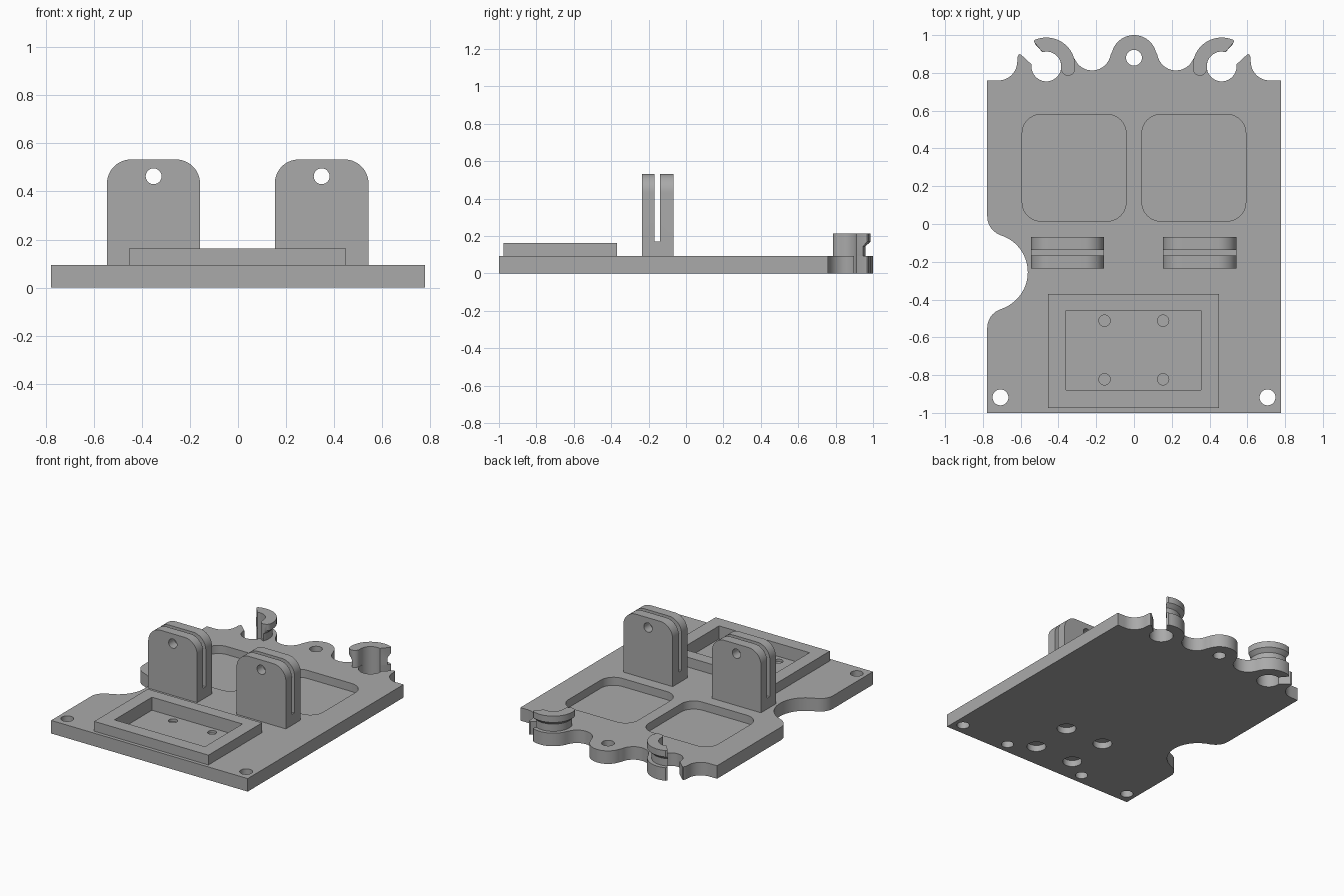
import bpy, bmesh, math
from mathutils import Vector

if "Cube" in bpy.data.objects:
    bpy.data.objects.remove(bpy.data.objects["Cube"])

grey = bpy.data.materials.new("plain_grey")
grey.diffuse_color = (0.40, 0.40, 0.40, 1)
grey.use_nodes = True
grey.node_tree.nodes["Principled BSDF"].inputs["Base Color"].default_value = grey.diffuse_color


def arc(cx, cy, r, a0, a1, n=14):
    """Points on an arc, angles in degrees."""
    angs = [math.radians(a0 + (a1 - a0) * i / n) for i in range(n + 1)]
    return [(cx + r * math.cos(a), cy + r * math.sin(a)) for a in angs]


def rounded(x0, x1, y0, y1, r):
    return (arc(x1 - r, y1 - r, r, 0, 90, 10) + arc(x0 + r, y1 - r, r, 90, 180, 10)
            + arc(x0 + r, y0 + r, r, 180, 270, 10) + arc(x1 - r, y0 + r, r, 270, 360, 10))


def rect(x0, x1, y0, y1):
    return [(x0, y0), (x1, y0), (x1, y1), (x0, y1)]


def mirrored(pts):
    return [(-x, y) for x, y in reversed(pts)]


def loft(name, layers):
    """Closed solid through stacked outlines with equal point counts."""
    bm = bmesh.new()
    rings = [[bm.verts.new(p) for p in layer] for layer in layers]
    n = len(rings[0])
    bm.faces.new(rings[0])
    bm.faces.new(rings[-1])
    for a, b in zip(rings, rings[1:]):
        for i in range(n):
            j = (i + 1) % n
            bm.faces.new((a[i], a[j], b[j], b[i]))
    bmesh.ops.recalc_face_normals(bm, faces=bm.faces)
    me = bpy.data.meshes.new(name)
    bm.to_mesh(me)
    bm.free()
    me.materials.append(grey)
    ob = bpy.data.objects.new(name, me)
    bpy.context.collection.objects.link(ob)
    return ob


def prism(name, pts, z0, z1):
    return loft(name, [[(x, y, z) for x, y in pts] for z in (z0, z1)])


def prism_y(name, pts, y0, y1):
    return loft(name, [[(x, y, z) for x, z in pts] for y in (y0, y1)])


def disc(cx, cy, r):
    return arc(cx, cy, r, 0, 360 - 360 / 32, 31)


def cut(ob, cutters):
    """Subtract each cutter and bake the result."""
    for c in cutters:
        m = ob.modifiers.new("cut", 'BOOLEAN')
        m.operation, m.solver, m.object = 'DIFFERENCE', 'EXACT', c
    bpy.context.view_layer.update()
    dg = bpy.context.evaluated_depsgraph_get()
    me = bpy.data.meshes.new_from_object(ob.evaluated_get(dg))
    ob.modifiers.clear()
    ob.data = me


def finish(ob):
    bpy.ops.object.select_all(action='DESELECT')
    ob.select_set(True)
    bpy.context.view_layer.objects.active = ob
    bpy.ops.object.shade_smooth_by_angle(angle=math.radians(30))


W, T = 0.777, 0.093           # half width and thickness of the plate
HX, HY = -0.464, 0.834        # hook centre
RI, RO = 0.079, 0.153         # hook inner and outer radius
TIP = [(-0.525, 0.958), (-0.530, 0.968), (-0.522, 0.977)]

# Base plate outline: left half of the scalloped rear edge, its mirror, front, notch
rear = [(-W, 0.76)] + arc(-0.718, 0.86, 0.1, -90, 0, 10)
rear += [(-0.616, 0.885), (-0.610, 0.899), (-0.600, 0.898)]
rear += arc(HX, HY, RI, 172, 465, 28) + TIP
rear += arc(HX, HY, RO, 111, 18, 14)
rear += arc(-0.222, 0.913, 0.1, 198, 351.5, 16)[1:]
rear += arc(0, 0.88, 0.12, 171.5, 90, 14)[1:]
outline = rear + mirrored(rear)[1:] + [(W, -1), (-W, -1)]
outline += arc(-W + 0.104, -0.55, 0.104, 180, 107.1, 10)
outline += arc(-0.767, -0.255, 0.2047, -72.9, 72.9, 24)[1:]
outline += arc(-W + 0.104, 0.04, 0.104, 252.9, 180, 10)[1:]
plate = prism("base_plate", outline, 0, T)

# Cutters for pockets, recess and holes
pockets = [prism("pocket_cutter", rounded(x, x + 0.55, 0.015, 0.58, 0.1), 0.035, 0.3)
           for x in (-0.592, 0.042)]
recess = prism("recess_cutter", rect(-0.36, 0.355, -0.88, -0.457), 0.07, 0.3)
through = [prism("hole_cutter", disc(x, y, 0.042), -0.1, 0.3)
           for x, y in ((-0.707, -0.918), (0.707, -0.918), (0, 0.88))]
blind = [prism("blind_cutter", disc(x, -0.922, 0.041), -0.1, 0.13) for x in (-0.32, 0.32)]
screws = []
for x in (-0.156, 0.154):
    for y in (-0.512, -0.822):
        screws.append(prism("screw_cutter", disc(x, y, 0.03), 0.052, 0.3))
        screws.append(prism("counterbore_cutter", disc(x, y, 0.063), -0.1, 0.045))
cut(plate, pockets + [recess] + through + blind + screws)

# Raised rectangular frame
frame = prism("raised_frame", rect(-0.454, 0.449, -0.975, -0.37), T, 0.163)
cut(frame, [recess] + blind)
cutters = pockets + [recess] + through + blind + screws

# Two slotted lugs with a cross hole
parts = [plate, frame]
for side, x0, x1, hx in (("left", -0.545, -0.158, -0.351), ("right", 0.153, 0.543, 0.348)):
    r = 0.1
    prof = [(x0, T), (x1, T)] + arc(x1 - r, 0.533 - r, r, 0, 90) + arc(x0 + r, 0.533 - r, r, 90, 180)
    lug = prism_y(side + "_lug", prof, -0.235, -0.068)
    slot = prism("slot_cutter", rect(x0 - 0.1, x1 + 0.1, -0.168, -0.138), 0.17, 0.8)
    hole = prism_y("pin_cutter", disc(hx, 0.463, 0.033), -0.5, 0.3)
    cut(lug, [slot, hole])
    cutters += [slot, hole]
    parts.append(lug)

# Raised hooks with a groove around the outer wall
rm = (RI + RO) / 2
a = math.radians(-6)
hook = arc(HX, HY, RO, -6, 111, 24) + list(reversed(TIP)) + arc(HX, HY, RI, 105, -6, 20)
hook += arc(HX + rm * math.cos(a), HY + rm * math.sin(a), (RO - RI) / 2, 174, 354, 12)[1:-1]


def hook_layer(limit, z, sx):
    out = []
    for x, y in hook:
        v = Vector((x - HX, y - HY))
        if v.length > limit:
            v *= limit / v.length
        out.append((sx * (HX + v.x), HY + v.y, z))
    return out


for side, sx in (("left", 1), ("right", -1)):
    steps = ((0.125, T), (0.125, 0.145), (0.16, 0.17), (0.16, 0.215))
    parts.append(loft(side + "_hook", [hook_layer(r, z, sx) for r, z in steps]))

for c in cutters:
    bpy.data.objects.remove(c)
for p in parts:
    finish(p)
